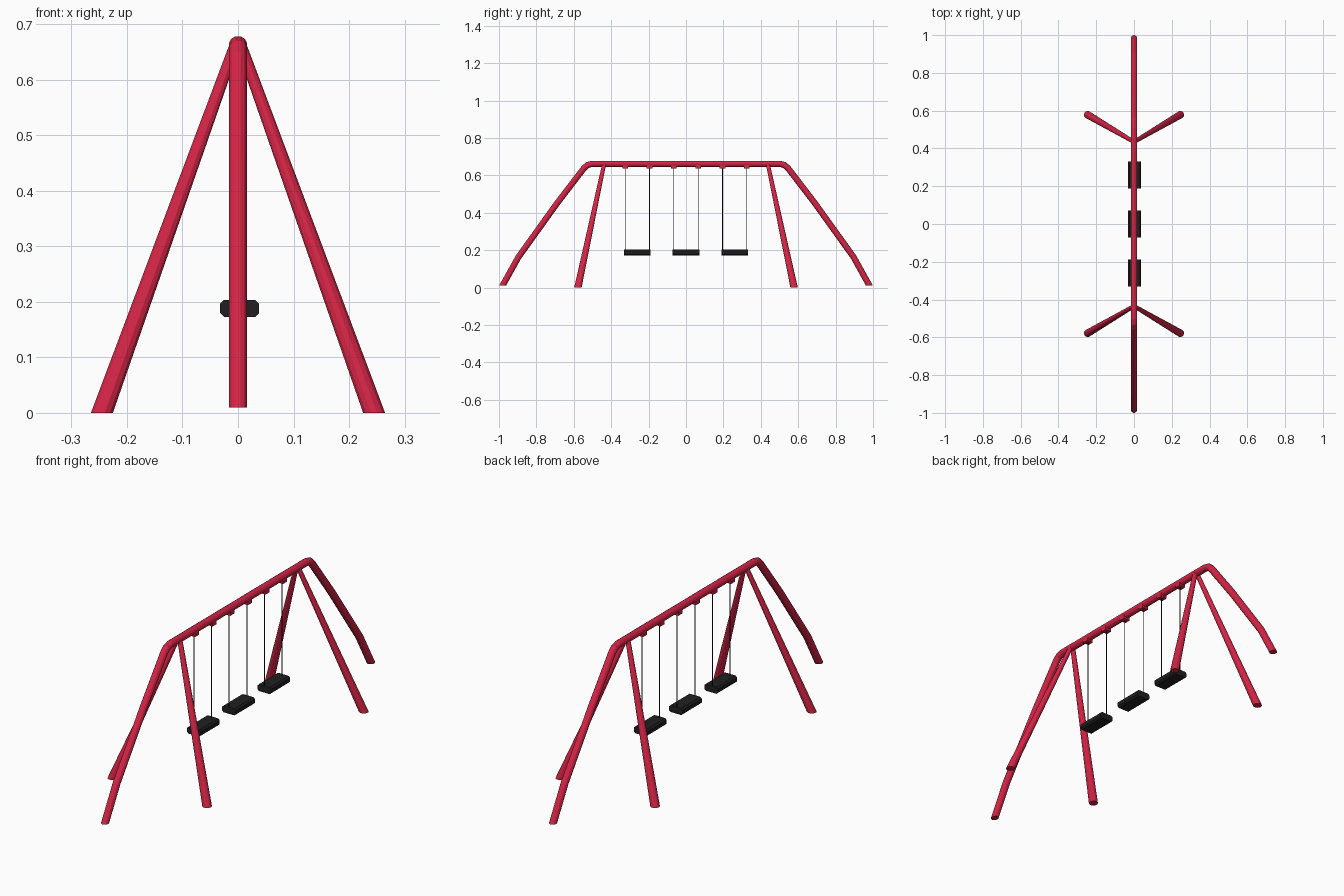
import bpy, bmesh, math
from mathutils import Vector

if "Cube" in bpy.data.objects:
    bpy.data.objects.remove(bpy.data.objects["Cube"])

SIDES = 12
X = Vector((1, 0, 0))


def material(name, rgb):
    m = bpy.data.materials.new(name)
    m.diffuse_color = (*rgb, 1)
    m.use_nodes = True
    m.node_tree.nodes["Principled BSDF"].inputs["Base Color"].default_value = m.diffuse_color
    return m


red = material("red_paint", (0.66, 0.018, 0.06))
black = material("black_rubber", (0.014, 0.014, 0.015))


def finish(bm, name, mat):
    bmesh.ops.recalc_face_normals(bm, faces=bm.faces)
    me = bpy.data.meshes.new(name)
    bm.to_mesh(me)
    bm.free()
    me.materials.append(mat)
    ob = bpy.data.objects.new(name, me)
    bpy.context.collection.objects.link(ob)
    return ob


def loft(name, rings, mat):
    """Skin a list of equally long point rings and cap both ends."""
    bm = bmesh.new()
    vs = [[bm.verts.new(p) for p in ring] for ring in rings]
    n = len(vs[0])
    for a, b in zip(vs, vs[1:]):
        for i in range(n):
            j = (i + 1) % n
            bm.faces.new((a[i], a[j], b[j], b[i]))
    bm.faces.new(vs[0])
    bm.faces.new(vs[-1])
    return finish(bm, name, mat)


def ring(c, u, v, n=SIDES):
    angles = [2 * math.pi * (i + 0.5) / n for i in range(n)]
    return [Vector(c) + u * math.cos(a) + v * math.sin(a) for a in angles]


def box(name, lo, hi, mat):
    bm = bmesh.new()
    bmesh.ops.create_cube(bm, size=1)
    for v in bm.verts:
        v.co = [l + (h - l) * (c + 0.5) for l, h, c in zip(lo, hi, v.co)]
    return finish(bm, name, mat)


# Bent main tube: top bar running down into both end legs, mitred at each bend
R = 0.017
half = [(0.981, 0.01), (0.896, 0.163), (0.69, 0.450), (0.546, 0.638),
        (0.527, 0.655), (0.503, 0.6615)]
path = [Vector((0, -y, z)) for y, z in half]
path += [Vector((0, y, z)) for y, z in reversed(half)]
rings = []
for i, p in enumerate(path):
    d_in = (p - path[i - 1]).normalized() if i else None
    d_out = (path[i + 1] - p).normalized() if i < len(path) - 1 else None
    if d_in and d_out:
        t = (d_in + d_out).normalized()
    else:
        # feet are cut level with the ground
        t = Vector((0, 0, 1 if d_in is None else -1))
    up = t.cross(X) * (R / t.dot(d_out or d_in))
    rings.append(ring(p, X * R, up))
loft("main_tube", rings, red)

# Four tapered splayed legs
Y = Vector((0, 1, 0))
for sx, sxn in ((-1, "left"), (1, "right")):
    for sy, syn in ((-1, "front"), (1, "back")):
        foot = ring((0.245 * sx, 0.578 * sy, 0), X * 0.0205, Y * 0.0205)
        top = ring((0.006 * sx, 0.438 * sy, 0.66), X * 0.011, Y * 0.011)
        loft(f"{syn}_{sxn}_leg", [foot, top], red)

# Three swings: chamfered seat, two hanging lines, two brackets
for k, cy in enumerate((-0.26, 0, 0.26), 1):
    w, h, c, cx, cz = 0.035, 0.0155, 0.007, 0.003, 0.188
    prof = [(w, h - c), (w - c, h), (c - w, h), (-w, h - c),
            (-w, c - h), (c - w, -h), (w - c, -h), (w, c - h)]
    ends = [[Vector((cx + x, cy + s * 0.071, cz + z)) for x, z in prof]
            for s in (-1, 1)]
    loft(f"seat_{k}", ends, black)
    for s, side in ((-1, "front"), (1, "back")):
        y = cy + s * 0.065
        line = [ring((0, y, z), X * 0.002, Y * 0.002, 6) for z in (0.195, 0.645)]
        loft(f"{side}_line_{k}", line, black)
        box(f"{side}_bracket_{k}", (-0.016, y - 0.015, 0.637),
            (0.016, y + 0.015, 0.662), red)
